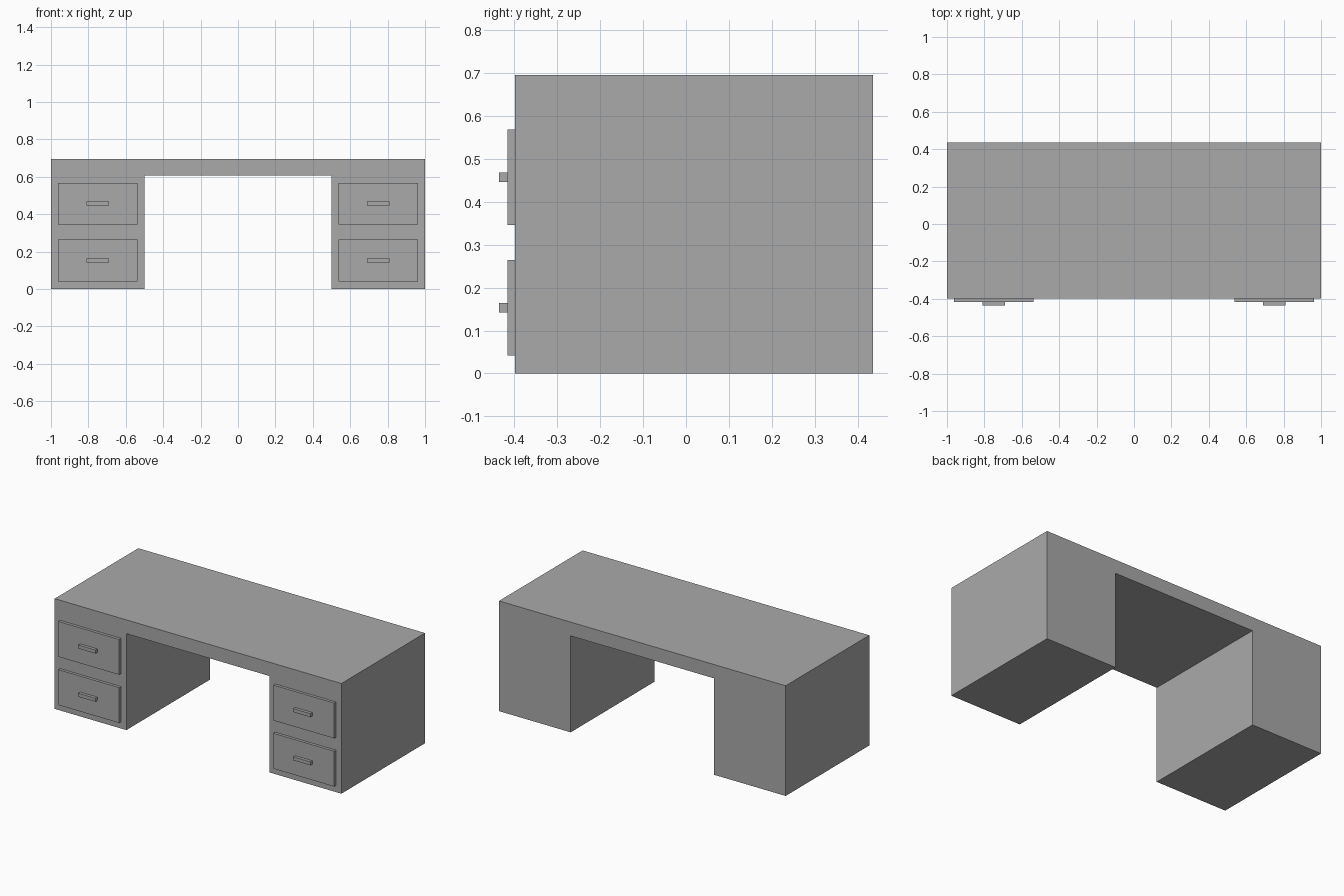
import bpy
import bmesh

if "Cube" in bpy.data.objects:
    bpy.data.objects.remove(bpy.data.objects["Cube"], do_unlink=True)

# One flat grey for the whole desk
grey = bpy.data.materials.new("plain_grey")
grey.use_nodes = True
colour = (0.4, 0.4, 0.4, 1)
grey.diffuse_color = colour
grey.node_tree.nodes["Principled BSDF"].inputs["Base Color"].default_value = colour

FRONT, BACK = -0.398, 0.435
DRAWER_FACE = -0.416
HANDLE_FACE = -0.435


def extrude_profile(name, profile, y0, y1):
    """Extrude an (x, z) outline from y0 back to y1."""
    bm = bmesh.new()
    face = bm.faces.new([bm.verts.new((x, y0, z)) for x, z in profile])
    moved = bmesh.ops.extrude_face_region(bm, geom=[face])["geom"]
    verts = [g for g in moved if isinstance(g, bmesh.types.BMVert)]
    bmesh.ops.translate(bm, verts=verts, vec=(0, y1 - y0, 0))
    bmesh.ops.recalc_face_normals(bm, faces=bm.faces)
    mesh = bpy.data.meshes.new(name)
    bm.to_mesh(mesh)
    bm.free()
    mesh.materials.append(grey)
    obj = bpy.data.objects.new(name, mesh)
    bpy.context.collection.objects.link(obj)
    return obj


def panel(name, x, z, width, height, y0, y1):
    """Rectangular block centred on x, z."""
    w, h = width / 2, height / 2
    outline = [(x - w, z - h), (x + w, z - h), (x + w, z + h), (x - w, z + h)]
    return extrude_profile(name, outline, y0, y1)


# Desk body: top and both pedestals in one arch-shaped outline
half = [(1, 0.695), (1, 0), (0.5, 0), (0.5, 0.608)]
extrude_profile("desk_body", half + [(-x, z) for x, z in reversed(half)], FRONT, BACK)

# Drawer fronts and handles on each pedestal
for side, x in (("left", 0.75), ("right", -0.75)):
    for level, z in (("lower", 0.153), ("upper", 0.457)):
        panel(f"{side}_{level}_drawer", x, z, 0.424, 0.223, DRAWER_FACE, FRONT)
        panel(f"{side}_{level}_handle", x, z, 0.12, 0.022, HANDLE_FACE, DRAWER_FACE)
